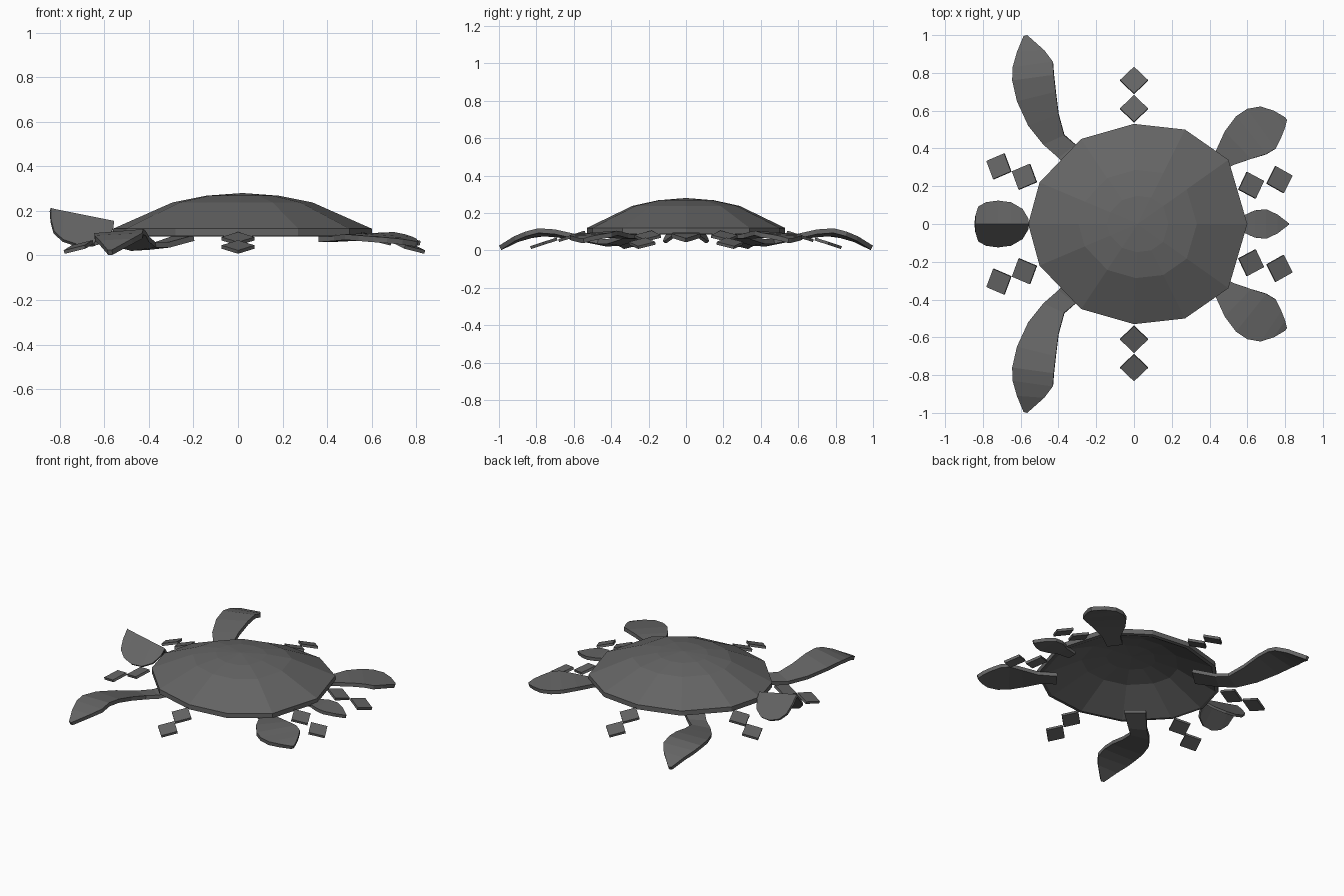
import bpy, bmesh
from math import radians, atan2
from mathutils import Matrix

cube = bpy.data.objects.get("Cube")
if cube:
    bpy.data.objects.remove(cube, do_unlink=True)

grey = bpy.data.materials.new("dark_grey")
grey.use_nodes = True
grey.diffuse_color = (0.13, 0.13, 0.13, 1)
grey.node_tree.nodes["Principled BSDF"].inputs["Base Color"].default_value = (0.13, 0.13, 0.13, 1)


def finish(name, bm, mirror=False, thickness=0):
    mesh = bpy.data.meshes.new(name)
    bm.to_mesh(mesh)
    bm.free()
    mesh.materials.append(grey)
    obj = bpy.data.objects.new(name, mesh)
    bpy.context.collection.objects.link(obj)
    if mirror:
        mod = obj.modifiers.new("both_sides", 'MIRROR')
        mod.use_axis = (False, True, False)
        mod.merge_threshold = 0.001
    if thickness:
        mod = obj.modifiers.new("thickness", 'SOLIDIFY')
        mod.thickness = thickness
        mod.offset = -1
    return obj


def strip(name, stations, mirror=True, thickness=0.025):
    """Plate through pairs of edge points, one pair per station."""
    bm = bmesh.new()
    rows = [[bm.verts.new(p) for p in pair] for pair in stations]
    for (a, b), (c, d) in zip(rows, rows[1:]):
        bm.faces.new((a, b, d, c))
    bm.normal_update()
    if sum(f.normal.z * f.calc_area() for f in bm.faces) < 0:
        bmesh.ops.reverse_faces(bm, faces=bm.faces)
    return finish(name, bm, mirror, thickness)


# Shell: hollow faceted dome with a thin upright rim
half = [(0.6, 0), (0.5, 0.34), (0.27, 0.5), (0, 0.53), (-0.28, 0.45), (-0.5, 0.22), (-0.56, 0)]
outline = half + [(x, -y) for x, y in half[-2:0:-1]]
rings = [(0.28, 0.268), (0.54, 0.238), (1, 0.12), (1, 0.088), (0.96, 0.085), (0.53, 0.205), (0.27, 0.235)]
bm = bmesh.new()
loops = [[bm.verts.new((0.02 + (x - 0.02) * s, y * s, z)) for x, y in outline] for s, z in rings]
n = len(outline)
for low, high in zip(loops, loops[1:]):
    for i in range(n):
        bm.faces.new((low[i], low[(i + 1) % n], high[(i + 1) % n], high[i]))
for loop, z in ((loops[0], 0.28), (loops[-1], 0.245)):
    tip = bm.verts.new((0.02, 0, z))
    for i in range(n):
        bm.faces.new((loop[i], loop[(i + 1) % n], tip))
bmesh.ops.recalc_face_normals(bm, faces=bm.faces)
finish("shell", bm)

# Head: rounded plate folded along a ridge, from snout to neck
strip("head", [
    ((-0.84, 0, 0.213), (-0.838, 0.05, 0.16)),
    ((-0.82, 0, 0.208), (-0.825, 0.092, 0.11)),
    ((-0.78, 0, 0.2), (-0.785, 0.115, 0.072)),
    ((-0.72, 0, 0.188), (-0.72, 0.124, 0.05)),
    ((-0.65, 0, 0.174), (-0.65, 0.115, 0.05)),
    ((-0.59, 0, 0.162), (-0.59, 0.08, 0.075)),
    ((-0.555, 0, 0.155), (-0.56, 0.03, 0.12)),
], thickness=0.016)

# Front flippers: arched paddles from under the shell to the tip
strip("front_flippers", [
    ((-0.3, 0.24, 0.085), (-0.2, 0.33, 0.09)),
    ((-0.4, 0.35, 0.05), (-0.31, 0.42, 0.06)),
    ((-0.48, 0.42, 0.045), (-0.37, 0.47, 0.06)),
    ((-0.56, 0.52, 0.065), (-0.4, 0.58, 0.085)),
    ((-0.62, 0.65, 0.09), (-0.415, 0.7, 0.112)),
    ((-0.645, 0.76, 0.1), (-0.425, 0.79, 0.118)),
    ((-0.643, 0.83, 0.09), (-0.43, 0.86, 0.1)),
    ((-0.62, 0.91, 0.067), (-0.475, 0.92, 0.075)),
    ((-0.585, 0.995, 0.025), (-0.565, 1.0, 0.025)),
])

# Rear flippers: broad rounded paddles
strip("rear_flippers", [
    ((0.36, 0.32, 0.085), (0.42, 0.24, 0.085)),
    ((0.43, 0.38, 0.09), (0.52, 0.31, 0.09)),
    ((0.48, 0.49, 0.095), (0.62, 0.345, 0.1)),
    ((0.54, 0.57, 0.09), (0.7, 0.37, 0.105)),
    ((0.6, 0.61, 0.085), (0.75, 0.4, 0.095)),
    ((0.67, 0.622, 0.08), (0.78, 0.46, 0.085)),
    ((0.74, 0.6, 0.073), (0.8, 0.51, 0.075)),
    ((0.8, 0.565, 0.063), (0.81, 0.55, 0.063)),
])

# Tail: small pointed leaf
widths = [(0.5, 0.03, 0.09), (0.58, 0.045, 0.095), (0.64, 0.072, 0.095),
          (0.7, 0.078, 0.09), (0.76, 0.05, 0.08), (0.82, 0.004, 0.065)]
strip("tail", [((x, w, z), (x, -w, z)) for x, w, z in widths], mirror=False, thickness=0.022)

# Loose square plates in pairs, sloping down away from the shell
pairs = {"side": ((0, 0.61), (0, 0.76)),
         "front": ((-0.58, 0.25), (-0.715, 0.305)),
         "rear": ((0.62, 0.205), (0.77, 0.235))}
for place, spots in pairs.items():
    for part, (x, y), z in zip(("inner", "outer"), spots, (0.075, 0.038)):
        bm = bmesh.new()
        bmesh.ops.create_cube(bm, size=1)
        turn = atan2(y, x)
        bm.transform(Matrix.Translation((x, y, z)) @ Matrix.Rotation(turn, 4, 'Z')
                     @ Matrix.Rotation(radians(18), 4, 'Y') @ Matrix.Rotation(radians(45), 4, 'Z')
                     @ Matrix.Diagonal((0.105, 0.105, 0.016, 1)))
        finish(f"{place}_{part}_plates", bm, mirror=True)
